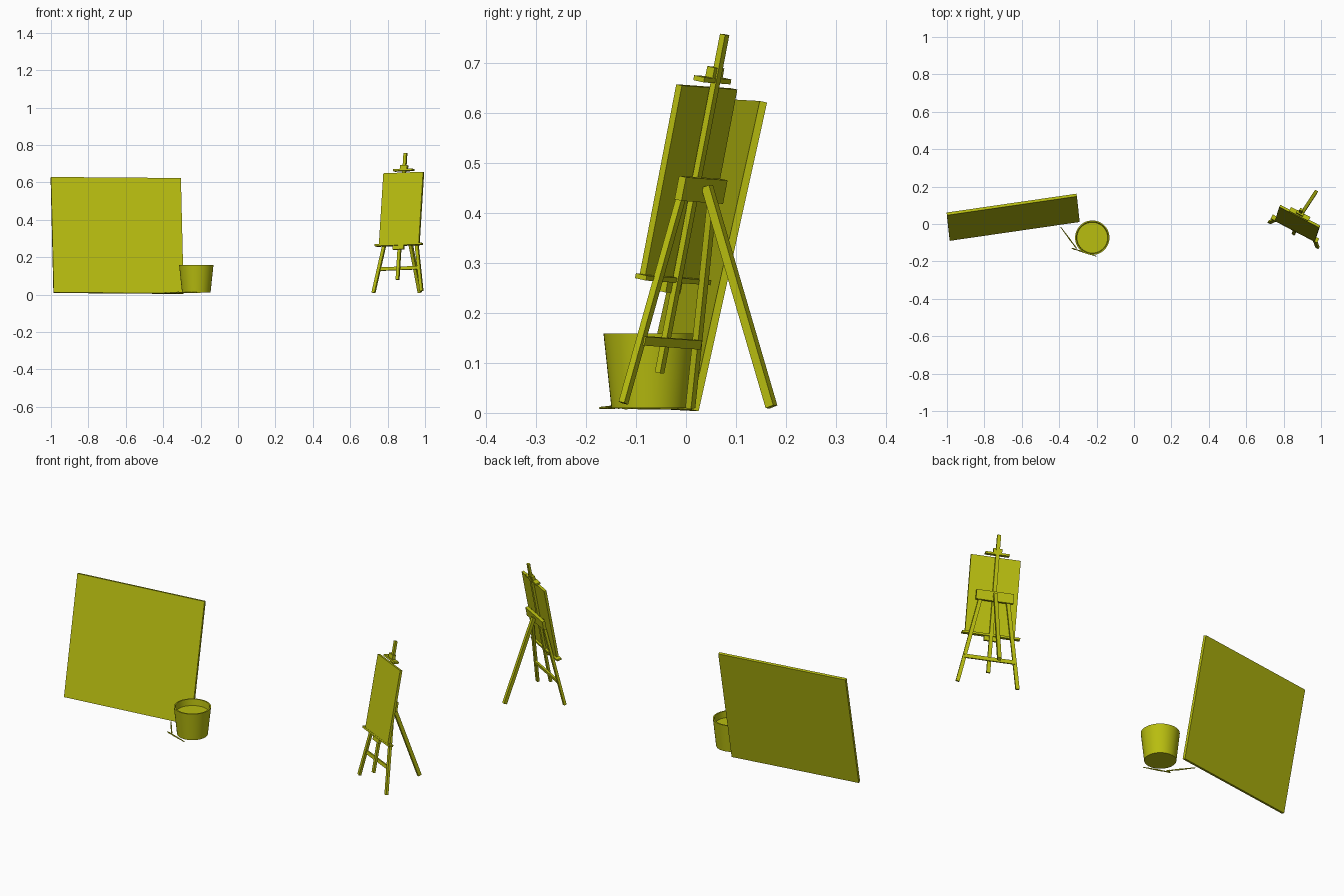
import bpy, bmesh, math
from mathutils import Vector, Matrix

if "Cube" in bpy.data.objects:
    bpy.data.objects.remove(bpy.data.objects["Cube"])

mat = bpy.data.materials.new("olive")
mat.diffuse_color = (0.48, 0.51, 0.005, 1)
mat.use_nodes = True
mat.node_tree.nodes["Principled BSDF"].inputs["Base Color"].default_value = mat.diffuse_color


def frame(origin, x, z):
    """Orthonormal frame from a rough x axis and a z axis."""
    z = Vector(z).normalized()
    x = Vector(x)
    x = (x - z * x.dot(z)).normalized()
    y = z.cross(x)
    m = Matrix((x, y, z)).transposed().to_4x4()
    m.translation = origin
    return m


def add(name, bm, m=Matrix()):
    bmesh.ops.recalc_face_normals(bm, faces=bm.faces)
    me = bpy.data.meshes.new(name)
    bm.to_mesh(me)
    bm.free()
    me.materials.append(mat)
    ob = bpy.data.objects.new(name, me)
    ob.matrix_world = m
    bpy.context.collection.objects.link(ob)
    return ob


def box(name, m, lo, hi):
    lo, hi = Vector(lo), Vector(hi)
    bm = bmesh.new()
    bmesh.ops.create_cube(bm, size=1)
    bmesh.ops.scale(bm, vec=hi - lo, verts=bm.verts)
    bmesh.ops.translate(bm, vec=(lo + hi) / 2, verts=bm.verts)
    return add(name, bm, m)


def beam(name, m, p, q, w, d):
    """Rectangular bar running from p to q in the frame m."""
    p, q = Vector(p), Vector(q)
    f = frame(p, (1, 0, 0), q - p)
    return box(name, m @ f, (-w / 2, -d / 2, 0), (w / 2, d / 2, (q - p).length))


def lathe(name, m, profile, steps):
    bm = bmesh.new()
    vs = [bm.verts.new((r, 0, z)) for r, z in profile]
    es = [bm.edges.new(e) for e in zip(vs, vs[1:])]
    bmesh.ops.spin(bm, geom=vs + es, cent=(0, 0, 0), axis=(0, 0, 1),
                   angle=2 * math.pi, steps=steps, use_duplicate=False)
    bmesh.ops.remove_doubles(bm, verts=bm.verts, dist=1e-5)
    ob = add(name, bm, m)
    bpy.ops.object.select_all(action='DESELECT')
    ob.select_set(True)
    bpy.context.view_layer.objects.active = ob
    bpy.ops.object.shade_smooth_by_angle(angle=math.radians(35))
    return ob


# Large leaning canvas
C = frame((-0.985, -0.09, 0.012), (0.695, 0.1, -0.009), (-0.015, 0.137, 0.618))
box("large_canvas", C, (0, 0, 0), (0.702, 0.015, 0.632))

# Bucket with liquid surface inside
lathe("bucket", Matrix.Translation((-0.223, -0.073, 0.01)),
      [(0, 0), (0.076, 0), (0.092, 0.149), (0.085, 0.149), (0.082, 0.115), (0, 0.115)], 48)

# Two brushes on the floor: bristles, ferrule, tapering handle
for i, (p, q) in enumerate([((-0.305, -0.134, 0.011), (-0.393, -0.015, 0.009)),
                            ((-0.337, -0.128, 0.012), (-0.2, -0.173, 0.010))]):
    p, q = Vector(p), Vector(q)
    L = (q - p).length
    lathe(f"brush_{i + 1}", frame(p, (0, 0, 1), q - p),
          [(0, 0), (0.003, 0.008), (0.004, 0.02), (0.0028, 0.024), (0.0028, 0.04),
           (0.0038, 0.06), (0.002, L - 0.004), (0, L)], 10)

# Easel frame: x across, y backwards, z up the mast from its lower end
E = frame((0.853, -0.053, 0.08), (0.887, -0.462, 0.034), (0.042, 0.13, 0.675))
box("easel_mast", E, (-0.009, -0.006, 0), (0.009, 0.006, 0.69))
box("small_canvas", E, (-0.115, -0.021, 0.194), (0.125, -0.008, 0.58))
box("easel_tray", E, (-0.14, -0.022, 0.184), (0.14, 0.003, 0.194))
box("tray_block", E, (-0.032, -0.018, 0.162), (0.032, -0.004, 0.184))
box("top_clamp", E, (-0.058, -0.02, 0.591), (0.058, 0.004, 0.601))
box("top_clamp_block", E, (-0.021, -0.014, 0.601), (0.021, 0.003, 0.622))
box("easel_head_rail", E, (-0.09, 0.006, 0.352), (0.09, 0.022, 0.4))
box("easel_lower_rail", E, (-0.122, 0.008, 0.055), (0.122, 0.018, 0.073))

# Tripod legs
for side, s in (("left", -1), ("right", 1)):
    beam(f"front_leg_{side}", E, (s * 0.145, 0.008, -0.065), (s * 0.06, 0.008, 0.396), 0.018, 0.013)
beam("back_leg", E, (0, 0.262, -0.017), (0, 0.026, 0.385), 0.018, 0.018)
